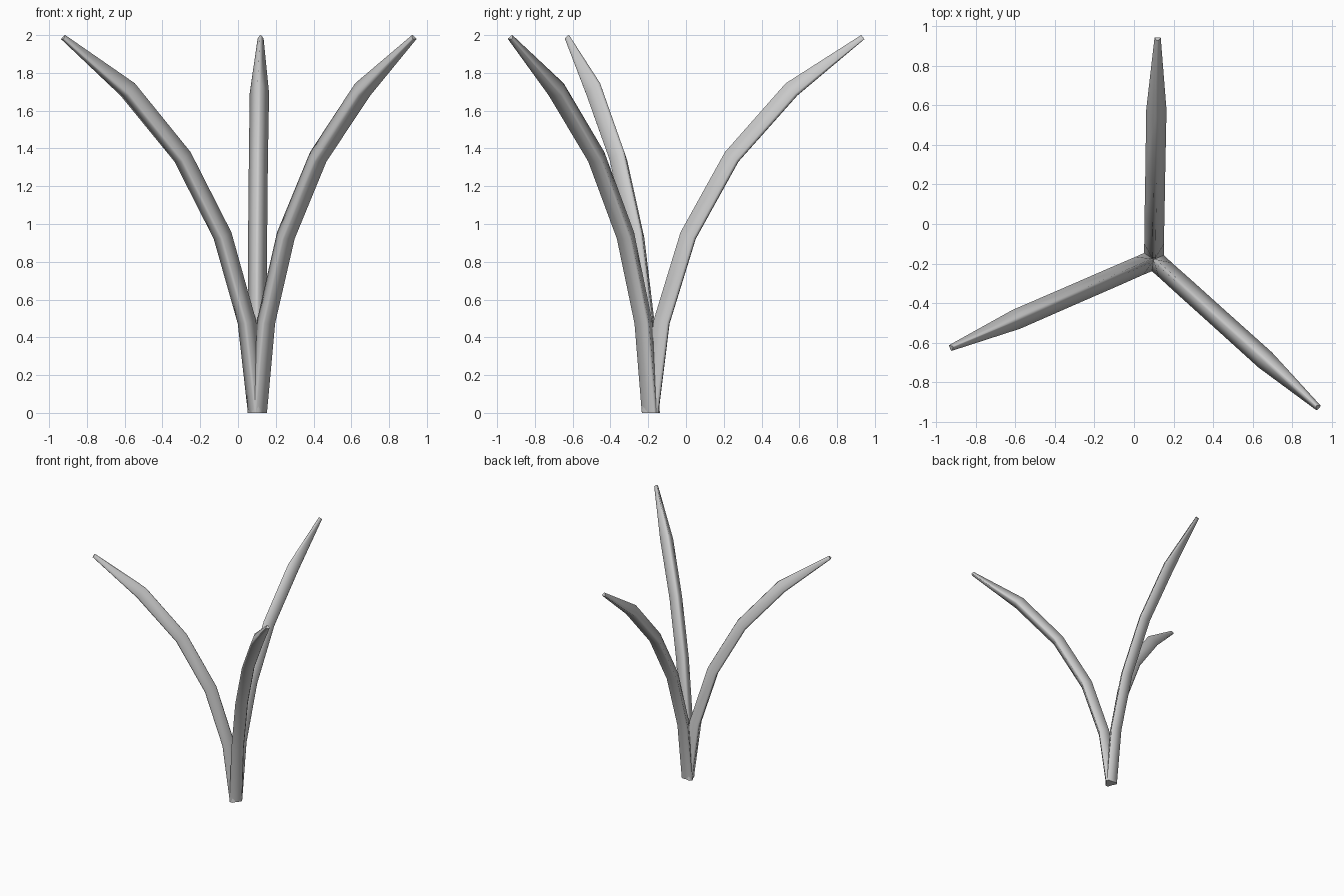
import bpy, bmesh, math
from mathutils import Vector, Matrix

cube = bpy.data.objects.get("Cube")
if cube:
    bpy.data.objects.remove(cube, do_unlink=True)

mat = bpy.data.materials.new("pale_grey")
mat.use_nodes = True
colour = (0.6, 0.6, 0.6, 1)
mat.diffuse_color = colour
mat.node_tree.nodes["Principled BSDF"].inputs["Base Color"].default_value = colour

BASE = Vector((0.1, -0.18, 0))
# Blade spine: distance outward, height, section radius
SPINE = [(0, 0, 0.054), (0.06, 0.48, 0.053), (0.2, 0.935, 0.054),
         (0.43, 1.35, 0.054), (0.745, 1.705, 0.055), (1.118, 1.987, 0.017)]
# Triangular section with blunted corners: ridge inside, flat side outward
SECTION = [math.radians(c + d) for c in (60, 180, 300) for d in (-9, 9)]


def blade(name, heading):
    bm = bmesh.new()
    pts = [Vector((r, 0, z)) for r, z, _ in SPINE]
    last = len(pts) - 1
    rings = []
    for i, p in enumerate(pts):
        if i == 0:
            tangent = Vector((0, 0, 1))
        else:
            tangent = (p - pts[i - 1]).normalized()
            if i < last:
                tangent = (tangent + (pts[i + 1] - p).normalized()).normalized()
        side = Vector((0, 1, 0))
        out = side.cross(tangent)
        rad = SPINE[i][2]
        rings.append([bm.verts.new(p + rad * (math.cos(a) * out + math.sin(a) * side))
                      for a in SECTION])
    n = len(SECTION)
    for a, b in zip(rings, rings[1:]):
        for k in range(n):
            j = (k + 1) % n
            bm.faces.new((a[k], a[j], b[j], b[k]))
    bm.faces.new(rings[0][::-1])
    bm.faces.new(rings[-1])
    bmesh.ops.recalc_face_normals(bm, faces=bm.faces)
    bm.transform(Matrix.Translation(BASE) @ Matrix.Rotation(math.radians(heading), 4, 'Z'))
    mesh = bpy.data.meshes.new(name)
    bm.to_mesh(mesh)
    bm.free()
    mesh.materials.append(mat)
    obj = bpy.data.objects.new(name, mesh)
    bpy.context.collection.objects.link(obj)
    bpy.ops.object.select_all(action='DESELECT')
    obj.select_set(True)
    bpy.context.view_layer.objects.active = obj
    bpy.ops.object.shade_smooth_by_angle(angle=math.radians(65))


# Three leaf blades fanning out from a shared foot
blade("back_blade", 89)
blade("right_blade", 203.5)
blade("left_blade", 318)
